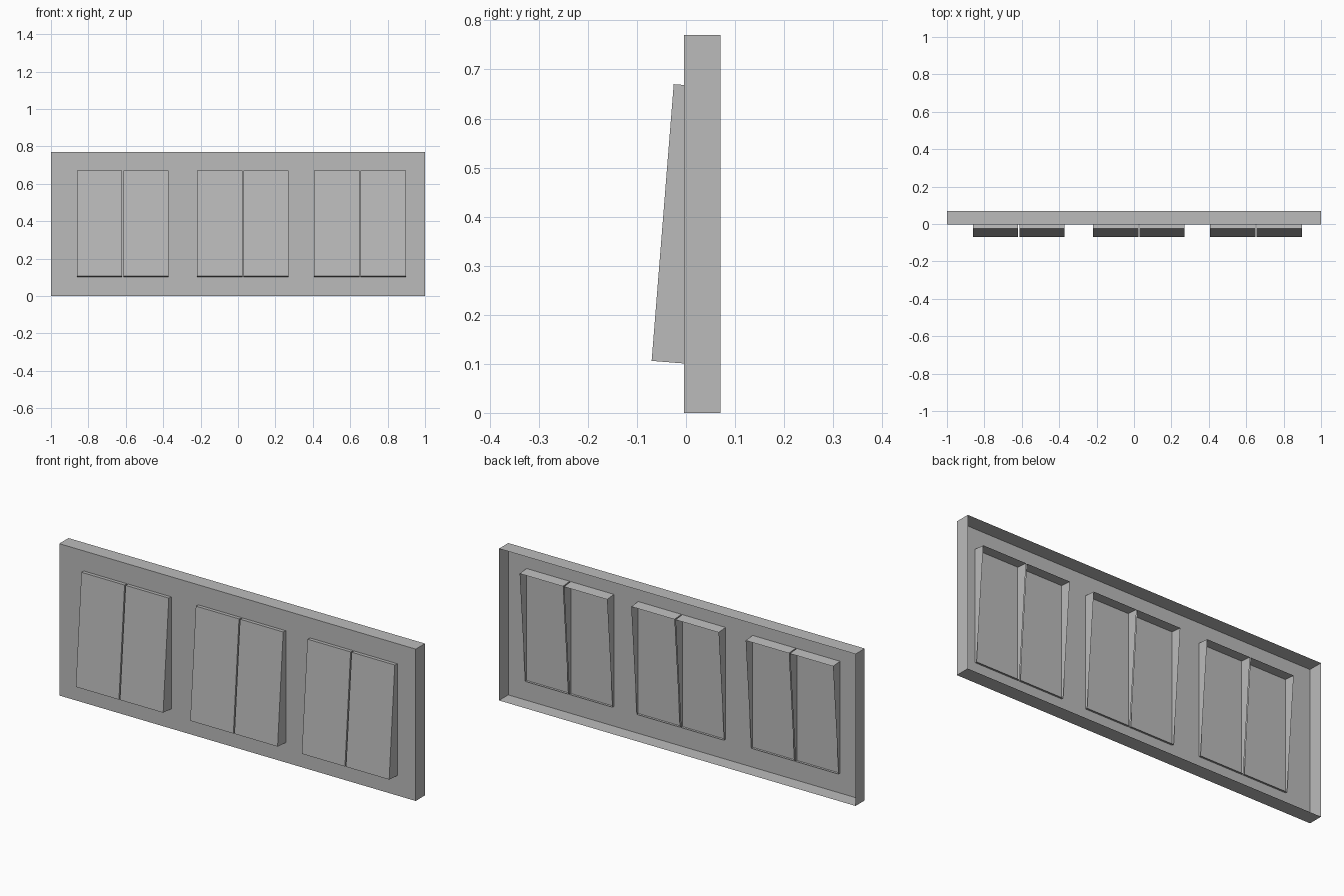
import bpy, bmesh, math
from mathutils import Matrix, Vector

cube = bpy.data.objects.get("Cube")
if cube:
    bpy.data.objects.remove(cube, do_unlink=True)

grey = bpy.data.materials.new("plain_grey")
grey.use_nodes = True
colour = (0.5, 0.5, 0.5, 1)
grey.diffuse_color = colour
grey.node_tree.nodes["Principled BSDF"].inputs["Base Color"].default_value = colour


def open_back_box(name, size, corner, tilt=0.0):
    """Thin-walled box without a back; corner is its lower front right edge."""
    bm = bmesh.new()
    bmesh.ops.create_cube(bm, size=1)
    back = [f for f in bm.faces if f.normal.y > 0.9]
    bmesh.ops.delete(bm, geom=back, context='FACES_ONLY')
    bmesh.ops.translate(bm, verts=bm.verts, vec=(0.5, 0.5, 0.5))
    bmesh.ops.scale(bm, verts=bm.verts, vec=size)
    mesh = bpy.data.meshes.new(name)
    bm.to_mesh(mesh)
    bm.free()
    mesh.transform(Matrix.Translation(corner) @ Matrix.Rotation(tilt, 4, 'X'))
    mesh.materials.append(grey)
    obj = bpy.data.objects.new(name, mesh)
    bpy.context.collection.objects.link(obj)
    return obj


# Wall plate: a shallow tray open at the back
open_back_box("wall_plate", (2, 0.074, 0.77), (-1, -0.004, 0))

# Three pairs of tilted rockers, each passing through the plate
low, high = Vector((-0.07, 0.106)), Vector((-0.025, 0.67))
slope = high - low
tilt = -math.atan2(slope.x, slope.y)
width, pitch = 0.242, 0.248
for place, start in (("right", -0.861), ("middle", -0.219), ("left", 0.407)):
    for i, side in enumerate(("right", "left")):
        open_back_box(f"{place}_pair_{side}_rocker", (width, 0.077, slope.length),
                      (start + i * pitch, low.x, low.y), tilt)
